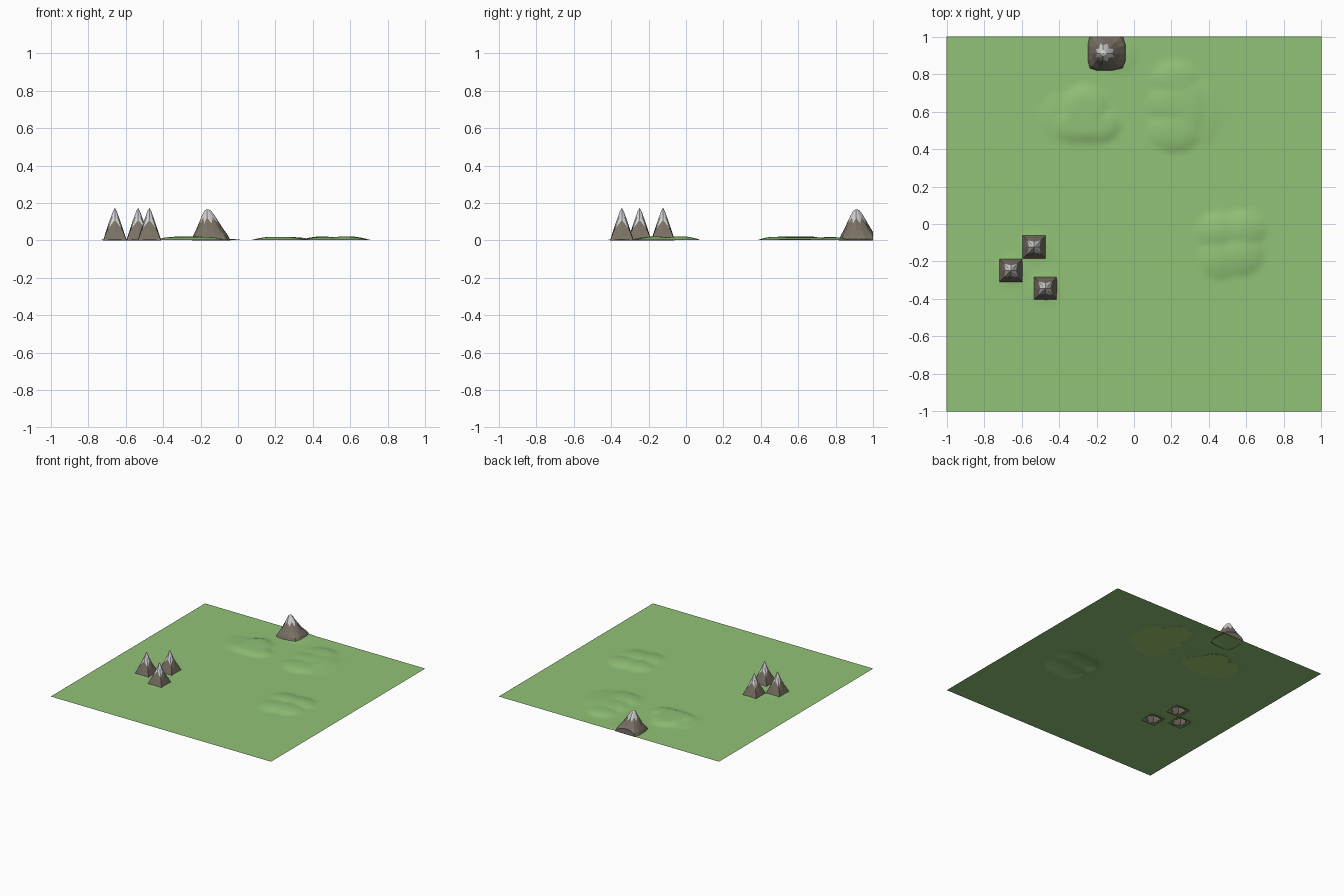
import bpy, bmesh, math

if "Cube" in bpy.data.objects:
    bpy.data.objects.remove(bpy.data.objects["Cube"])


def material(name, rgb):
    m = bpy.data.materials.new(name)
    m.diffuse_color = (*rgb, 1)
    m.use_nodes = True
    m.node_tree.nodes["Principled BSDF"].inputs["Base Color"].default_value = m.diffuse_color
    return m


GRASS = material("grass green", (0.287, 0.540, 0.184))
OLIVE = material("olive green", (0.350, 0.600, 0.175))
ROCK = material("rock brown", (0.195, 0.165, 0.130))
SNOW = material("snow grey", (0.66, 0.66, 0.67))
GROUND = 0.0015


def add_object(name, bm, mats):
    mesh = bpy.data.meshes.new(name)
    bm.to_mesh(mesh)
    bm.free()
    for m in mats:
        mesh.materials.append(m)
    obj = bpy.data.objects.new(name, mesh)
    bpy.context.collection.objects.link(obj)
    return obj


def interp(profile, t):
    for (t0, z0), (t1, z1) in zip(profile, profile[1:]):
        if t <= t1:
            return z0 + (z1 - z0) * (t - t0) / (t1 - t0)
    return profile[-1][1]


def mountain(name, cx, cy, left, right, front, back, profile, sides, squareness, snow, jag):
    """Stacked rings: ridged near the peak, square at the foot, zigzag snow line."""
    bm = bmesh.new()
    peak = bm.verts.new((cx, cy, profile[0][1]))
    radii = sorted({t for t, _ in profile if t > 0 and abs(t - snow) > jag} | {snow})
    previous = None
    for t in radii:
        power = 1.35 + squareness * t ** 4
        ring = []
        for i in range(sides):
            a = 2 * math.pi * i / sides
            c, s = math.cos(a), math.sin(a)
            k = (abs(c) ** power + abs(s) ** power) ** (-1 / power)
            r = t + (jag * (0.8 if i % 2 else -0.8) if t == snow else 0)
            ring.append(bm.verts.new((cx + c * k * r * (right if c > 0 else left),
                                      cy + s * k * r * (back if s > 0 else front),
                                      interp(profile, r))))
        for i in range(sides):
            j = (i + 1) % sides
            loop = [peak, ring[i], ring[j]] if previous is None else \
                [previous[i], ring[i], ring[j], previous[j]]
            bm.faces.new(loop).material_index = 1 if t <= snow else 0
        previous = ring
    # trim and close at the edge of the land
    cut = bmesh.ops.bisect_plane(bm, geom=bm.verts[:] + bm.edges[:] + bm.faces[:],
                                 plane_co=(0, 1, 0), plane_no=(0, 1, 0), clear_outer=True)
    rim = [e for e in cut["geom_cut"] if isinstance(e, bmesh.types.BMVert)]
    if len(rim) > 2:
        bm.faces.new(sorted(rim, key=lambda v: -v.co.x))
    bmesh.ops.recalc_face_normals(bm, faces=bm.faces)
    add_object(name, bm, [ROCK, SNOW])


# three small sharp mountains on square bases
SMALL = [(-0.657, -0.248), (-0.533, -0.123), (-0.473, -0.343)]
small_profile = [(0, 0.175), (0.17, 0.155), (0.34, 0.125), (0.55, 0.09),
                 (0.77, 0.045), (1, 0.0)]
for n, (x, y) in enumerate(SMALL):
    mountain(f"small_mountain_{n + 1}", x, y, 0.063, 0.063, 0.063, 0.063,
             small_profile, 8, 28, 0.56, 0.16)

# broad mountain at the back edge
big_profile = [(0, 0.168), (0.16, 0.160), (0.32, 0.135), (0.5, 0.098),
               (0.72, 0.056), (0.9, 0.026), (1, 0.0)]
mountain("large_mountain", -0.165, 0.91, 0.082, 0.125, 0.092, 0.115,
         big_profile, 16, 3.5, 0.46, 0.1)

# hill lobes: x, y, x radius, y radius, height, edge softness
BACK_HILLS = [
    # rounded hill, back left
    (-0.265, 0.60, 0.135, 0.15, 0.020, 0.6), (-0.32, 0.53, 0.12, 0.10, 0.017, 0.7),
    (-0.19, 0.53, 0.12, 0.10, 0.017, 0.7), (-0.25, 0.53, 0.12, 0.10, 0.019, 0.7),
    (-0.40, 0.57, 0.11, 0.13, 0.007, 0.8),
    # long hill, back right
    (0.22, 0.77, 0.13, 0.11, 0.016, 0.8), (0.21, 0.64, 0.14, 0.12, 0.018, 0.8),
    (0.22, 0.50, 0.15, 0.12, 0.018, 0.8), (0.28, 0.62, 0.12, 0.20, 0.016, 0.8),
    (0.37, 0.60, 0.10, 0.18, 0.007, 0.8),
]
LOBES = BACK_HILLS + [
    # soft hill, right
    (0.45, -0.04, 0.12, 0.11, 0.020, 1), (0.58, -0.03, 0.13, 0.11, 0.021, 1),
    (0.46, -0.18, 0.12, 0.12, 0.018, 1), (0.57, -0.16, 0.13, 0.12, 0.020, 1),
    # low skirt beside the large mountain
    (-0.09, 0.92, 0.12, 0.12, 0.008, 0.9),
] + [(x, y, 0.09, 0.09, 0.006, 0.9) for x, y in SMALL]


def land_height(x, y):
    best = 0.0
    for cx, cy, rx, ry, h, soft in LOBES:
        d = math.hypot((x - cx) / rx, (y - cy) / ry)
        f = min(1, max(0, (1 - d) / soft))
        best = max(best, h * f * (2 - f))
    return best


def inside(x, y, lobe, scale):
    return math.hypot((x - lobe[0]) / lobe[2], (y - lobe[1]) / lobe[3]) < scale


def land_grid():
    bm = bmesh.new()
    bmesh.ops.create_grid(bm, x_segments=100, y_segments=100, size=1)
    return bm


# grass land, open beneath each small mountain
bm = land_grid()
for v in bm.verts:
    v.co.z = GROUND + land_height(v.co.x, v.co.y)
centres = {f: f.calc_center_median() for f in bm.faces}
hidden = [f for f, p in centres.items()
          if any(math.hypot(p.x - x, p.y - y) < 0.05 for x, y in SMALL)]
bmesh.ops.delete(bm, geom=hidden, context='FACES')
land = add_object("grass_land", bm, [GRASS])
bpy.context.view_layer.objects.active = land
land.select_set(True)
bpy.ops.object.shade_smooth_by_angle(angle=math.radians(30))

# flat olive patches underneath the back hills
bm = land_grid()
centres = {f: f.calc_center_median() for f in bm.faces}
outside = [f for f, p in centres.items()
           if not any(inside(p.x, p.y, lobe, 0.95) for lobe in BACK_HILLS)]
bmesh.ops.delete(bm, geom=outside, context='FACES')
bmesh.ops.reverse_faces(bm, faces=bm.faces)
add_object("hill_underside", bm, [OLIVE])
